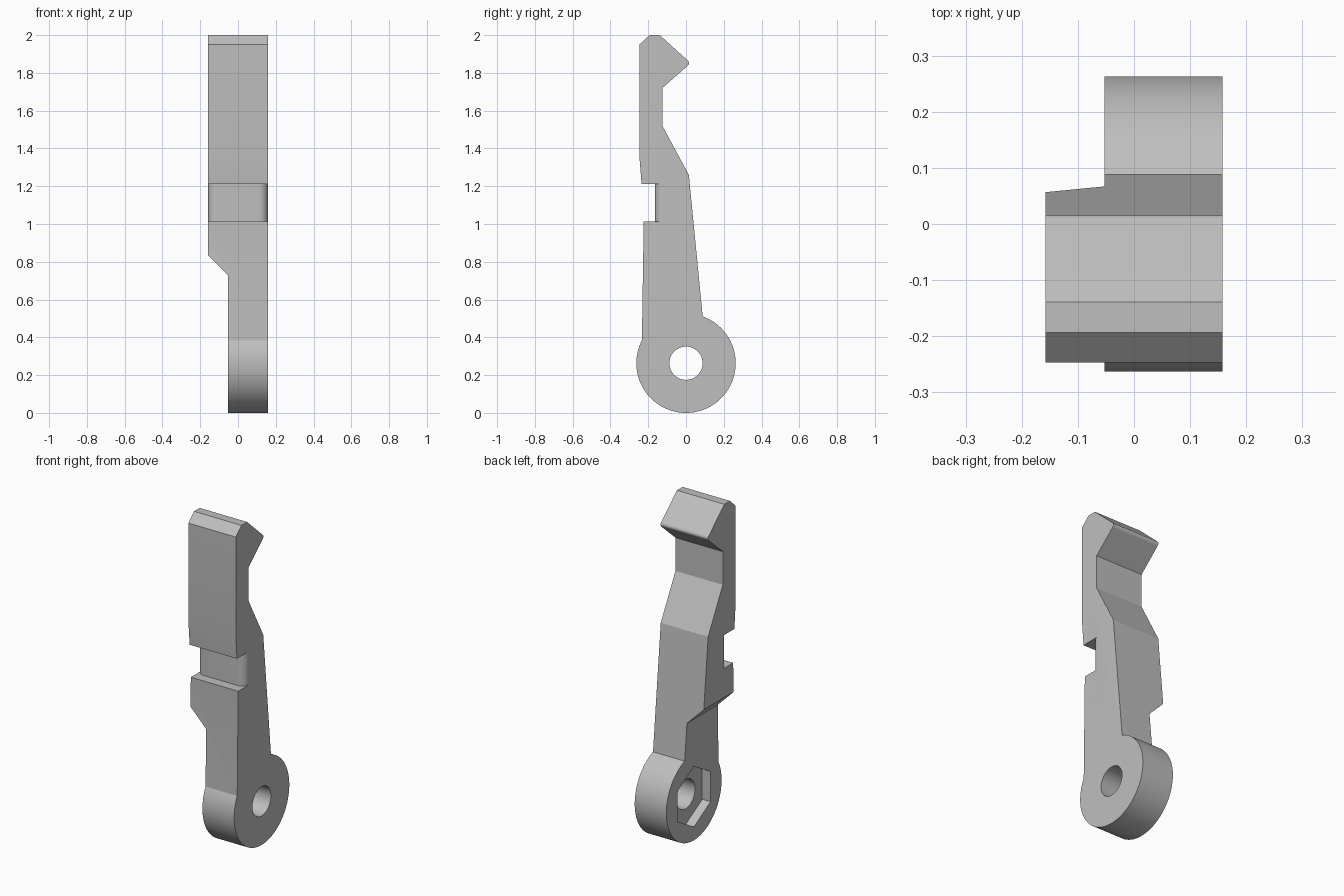
import bpy, bmesh
from math import sin, cos, pi, atan2, radians
from mathutils import Vector

cube = bpy.data.objects.get("Cube")
if cube:
    bpy.data.objects.remove(cube)

HALF = 0.158                 # half width of the arm
INNER = -0.053               # inset side face of the lower arm
R = 0.263                    # pivot eye radius, also its centre height

grey = bpy.data.materials.new("plain grey")
grey.use_nodes = True
grey.diffuse_color = (0.52, 0.52, 0.52, 1)
grey.node_tree.nodes["Principled BSDF"].inputs["Base Color"].default_value = (0.52, 0.52, 0.52, 1)


def prism(name, points, axis, low, high):
    """Extrude a flat outline along an axis; points hold the other two coordinates in order."""
    bm = bmesh.new()
    verts = []
    for p in points:
        co = list(p)
        co.insert(axis, low)
        verts.append(bm.verts.new(co))
    face = bm.faces.new(verts)
    ext = bmesh.ops.extrude_face_region(bm, geom=[face])
    shift = Vector((0, 0, 0))
    shift[axis] = high - low
    bmesh.ops.translate(bm, vec=shift, verts=[v for v in ext["geom"] if isinstance(v, bmesh.types.BMVert)])
    bmesh.ops.recalc_face_normals(bm, faces=bm.faces)
    mesh = bpy.data.meshes.new(name)
    bm.to_mesh(mesh)
    bm.free()
    mesh.materials.append(grey)
    obj = bpy.data.objects.new(name, mesh)
    bpy.context.collection.objects.link(obj)
    return obj


def arc(cx, cy, r, a0, a1, n):
    return [(cx + r * cos(a0 + (a1 - a0) * i / n), cy + r * sin(a0 + (a1 - a0) * i / n)) for i in range(n + 1)]


def ring(r, n, start=0):
    return arc(0, R, r, start, start + 2 * pi, n)[:-1]


# Side outline: hooked arm above a round pivot eye
outline = [(-0.224, 1.01), (-0.235, 1.21), (-0.247, 1.36), (-0.247, 1.95), (-0.193, 2.0), (-0.139, 2.0)]
outline += [(0.008, 1.867)] + arc(-0.002, 1.852, 0.018, radians(35), radians(-35), 4) + [(0.008, 1.837)]
outline += [(-0.125, 1.72), (-0.125, 1.52), (0.015, 1.26)]
outline += arc(0, R, R, atan2(0.252, 0.09), atan2(0.122, -0.235) - 2 * pi, 80)
lever = prism("lever_arm", outline, 0, -HALF, HALF)

# Front groove with rounded ends
r = 0.045
right_end = [(0.3, -0.4), (0.3, -0.12)] + arc(HALF - r, -0.12, r, 0, -pi / 2, 10)
groove = right_end + [(-x, y) for x, y in reversed(right_end)]

cutters = [
    prism("groove_cutter", groove, 2, 1.012, 1.212),
    prism("step_cutter", [(-0.3, -0.2), (INNER, -0.2), (INNER, 0.73), (-0.3, 0.977)], 1, -0.5, 0.5),
    prism("hole_cutter", ring(0.088, 48), 0, -0.4, 0.4),
    prism("nut_pocket_cutter", ring(0.182, 6, pi / 2), 0, -0.3, INNER + 0.055),
]
for cutter in cutters:
    cutter.hide_render = True
    mod = lever.modifiers.new(cutter.name, "BOOLEAN")
    mod.operation = "DIFFERENCE"
    mod.solver = "EXACT"
    mod.object = cutter

# Bake the cuts and drop the cutters
graph = bpy.context.evaluated_depsgraph_get()
graph.update()
baked = bpy.data.meshes.new_from_object(lever.evaluated_get(graph))
lever.modifiers.clear()
lever.data = baked
for cutter in cutters:
    bpy.data.objects.remove(cutter)

# Smooth the round surfaces, keep the edges crisp
bpy.ops.object.select_all(action="DESELECT")
lever.select_set(True)
bpy.context.view_layer.objects.active = lever
bpy.ops.object.shade_smooth_by_angle(angle=radians(20))
